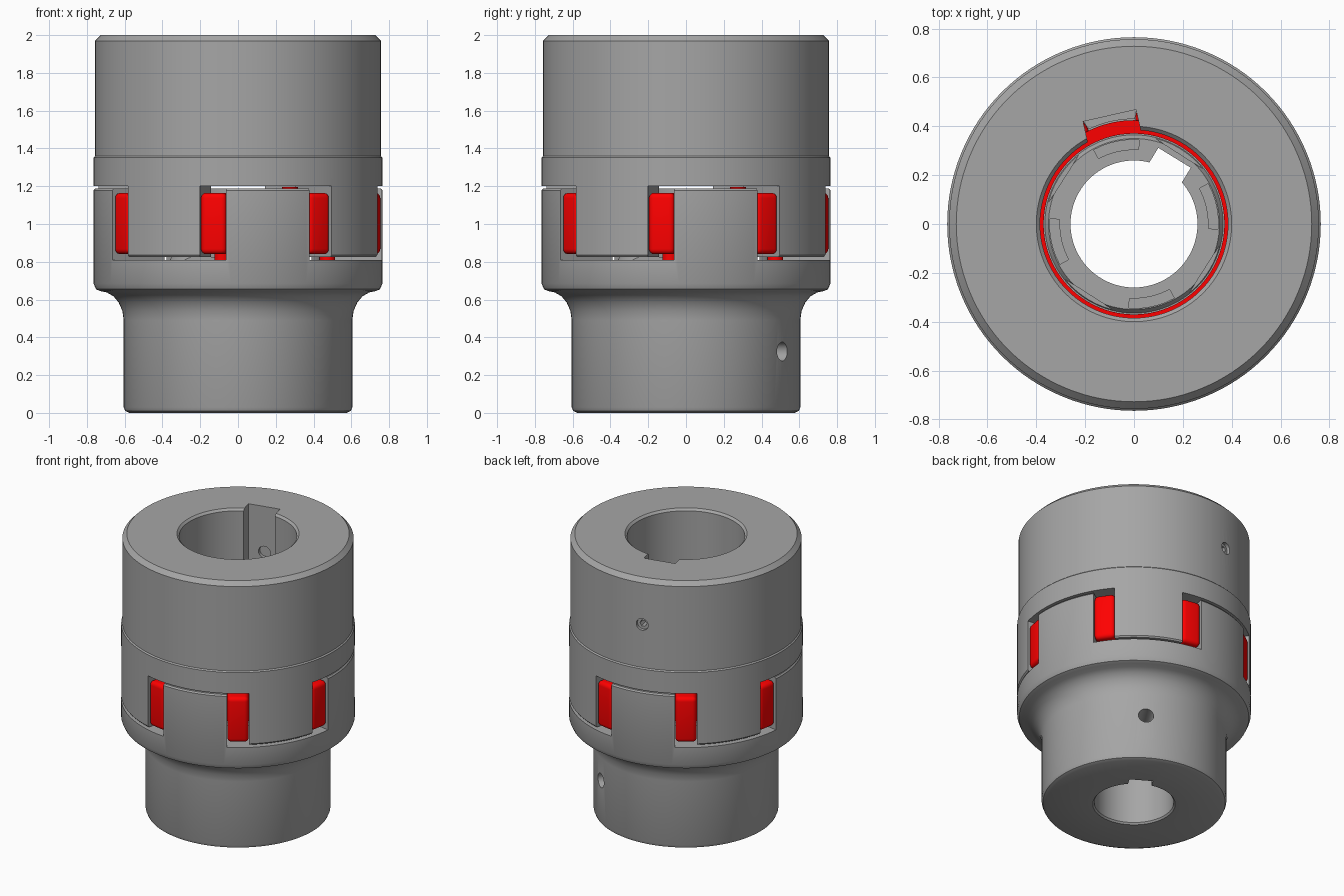
import bpy, bmesh
from math import cos, sin, pi, radians
from mathutils import Matrix

if "Cube" in bpy.data.objects:
    bpy.data.objects.remove(bpy.data.objects["Cube"])

SEG = 128
HALF = 0.071                      # half width of the slots between jaws
LEGS = [-100 + 45 * i for i in range(8)]


def material(name, color):
    mat = bpy.data.materials.new(name)
    mat.diffuse_color = color
    mat.use_nodes = True
    mat.node_tree.nodes["Principled BSDF"].inputs["Base Color"].default_value = mat.diffuse_color
    return mat


STEEL = material("dark_steel", (0.38, 0.38, 0.38, 1))
RED = material("red_rubber", (1.0, 0.0, 0.0, 1))


def finish(bm, name, mat=STEEL):
    bmesh.ops.recalc_face_normals(bm, faces=bm.faces)
    mesh = bpy.data.meshes.new(name)
    bm.to_mesh(mesh)
    bm.free()
    mesh.materials.append(mat)
    obj = bpy.data.objects.new(name, mesh)
    bpy.context.collection.objects.link(obj)
    return obj


def add_lathe(bm, profile):
    rings = [[bm.verts.new((r * cos(2 * pi * i / SEG), r * sin(2 * pi * i / SEG), z))
              for i in range(SEG)] for r, z in profile]
    for k, a in enumerate(rings):
        b = rings[(k + 1) % len(rings)]
        for i in range(SEG):
            j = (i + 1) % SEG
            bm.faces.new((a[i], a[j], b[j], b[i]))


def lathe(name, profile):
    bm = bmesh.new()
    add_lathe(bm, profile)
    return finish(bm, name)


def prism(points, z0, z1):
    bm = bmesh.new()
    face = bm.faces.new([bm.verts.new((x, y, z0)) for x, y in points])
    res = bmesh.ops.extrude_face_region(bm, geom=[face])
    bmesh.ops.translate(bm, vec=(0, 0, z1 - z0),
                        verts=[v for v in res["geom"] if isinstance(v, bmesh.types.BMVert)])
    return finish(bm, "cutter")


def polar(deg, r, off=0.0):
    a = radians(deg)
    return (r * cos(a) - off * sin(a), r * sin(a) + off * cos(a))


def radial_cylinder(name, deg, r0, r1, z, radius, sides=32):
    bm = bmesh.new()
    m = (Matrix.Rotation(radians(deg), 4, 'Z') @ Matrix.Translation(((r0 + r1) / 2, 0, z))
         @ Matrix.Rotation(pi / 2, 4, 'Y'))
    bmesh.ops.create_cone(bm, cap_ends=True, segments=sides, radius1=radius,
                          radius2=radius, depth=r1 - r0, matrix=m)
    return finish(bm, name)


def cut(obj, cutter):
    mod = obj.modifiers.new("cut", 'BOOLEAN')
    mod.operation = 'DIFFERENCE'
    mod.solver = 'EXACT'
    mod.object = cutter
    bpy.context.view_layer.objects.active = obj
    bpy.ops.object.modifier_apply(modifier=mod.name)
    bpy.data.objects.remove(cutter, do_unlink=True)


def cut_gaps(obj, first_leg, z0, z1):
    for k in range(4):
        a, b = first_leg + 90 * k, first_leg + 45 + 90 * k
        cut(obj, prism([polar(a, 0.40, -HALF), polar(a, 1.05, -HALF),
                        polar(b, 1.05, HALF), polar(b, 0.40, HALF)], z0, z1))


def cut_keyway(obj, deg, depth, half, z0, z1):
    cut(obj, prism([polar(deg, 0.1, -half), polar(deg, depth, -half),
                    polar(deg, depth, half), polar(deg, 0.1, half)], z0, z1))


def smooth(obj):
    bpy.ops.object.select_all(action='DESELECT')
    obj.select_set(True)
    bpy.context.view_layer.objects.active = obj
    bpy.ops.object.shade_smooth_by_angle(angle=radians(30))


# Lower hub with four upward jaws
lower = lathe("lower_hub", [
    (0.26, 0.012), (0.27, 0), (0.575, 0), (0.597, 0.01), (0.605, 0.03), (0.605, 0.49),
    (0.612, 0.54), (0.632, 0.585), (0.66, 0.618), (0.695, 0.638), (0.73, 0.645),
    (0.752, 0.655), (0.765, 0.685), (0.765, 1.178), (0.757, 1.188), (0.43, 1.188),
    (0.43, 0.805), (0.365, 0.805), (0.35, 0.826), (0.26, 0.826)])
cut_gaps(lower, -55, 0.81, 1.3)
for k in range(4):                # shallow recesses at the foot of each jaw
    d = 12.5 + 90 * k
    angles = [d - 16 + 4 * i for i in range(9)]
    cut(lower, prism([polar(a, 0.305) for a in angles]
                     + [polar(a, 0.345) for a in reversed(angles)], 0.79, 0.9))
cut_keyway(lower, 58.5, 0.318, 0.078, -0.1, 0.9)
cut(lower, radial_cylinder("cutter", 57.5, 0.2, 0.7, 0.325, 0.05))
smooth(lower)

# Upper hub with four downward jaws
upper = lathe("upper_hub", [
    (0.385, 1.205), (0.385, 1.985), (0.40, 2.0), (0.728, 2.0), (0.757, 1.97),
    (0.757, 1.36), (0.765, 1.352), (0.765, 0.836), (0.757, 0.826), (0.43, 0.826), (0.43, 1.205)])
cut_gaps(upper, -100, 0.7, 1.2)
cut_keyway(upper, 102.7, 0.455, 0.111, 1.15, 2.1)
cut(upper, radial_cylinder("cutter", 102.7, 0.3, 0.9, 1.67, 0.042))
smooth(upper)

# Set screw with hex socket
screw = radial_cylinder("set_screw", 102.7, 0.48, 0.735, 1.67, 0.0415)
cut(screw, radial_cylinder("cutter", 102.7, 0.66, 0.9, 1.67, 0.024, 6))
smooth(screw)

# Elastic spider: ring, eight rounded legs and small spacer studs
bm = bmesh.new()
add_lathe(bm, [(0.37, 0.84), (0.425, 0.84), (0.425, 1.165), (0.37, 1.165)])
for i, d in enumerate(LEGS):
    turn = Matrix.Rotation(radians(d), 4, 'Z')
    leg = bmesh.new()
    bmesh.ops.create_cube(leg, size=1, matrix=Matrix.Translation((0.58, 0, 1.0025))
                          @ Matrix.Diagonal((0.355, 0.14, 0.325, 1)))
    bmesh.ops.bevel(leg, geom=leg.edges[:], offset=0.028, segments=4,
                    profile=0.5, affect='EDGES')
    leg.transform(turn)
    tmp = bpy.data.meshes.new("tmp")
    leg.to_mesh(tmp)
    leg.free()
    bm.from_mesh(tmp)
    bpy.data.meshes.remove(tmp)
    z = 1.175 if i % 2 else 0.832
    bmesh.ops.create_cone(bm, cap_ends=True, segments=24, radius1=0.042, radius2=0.042,
                          depth=0.044, matrix=turn @ Matrix.Translation((0.48, 0, z)))
spider = finish(bm, "spider", RED)
smooth(spider)
